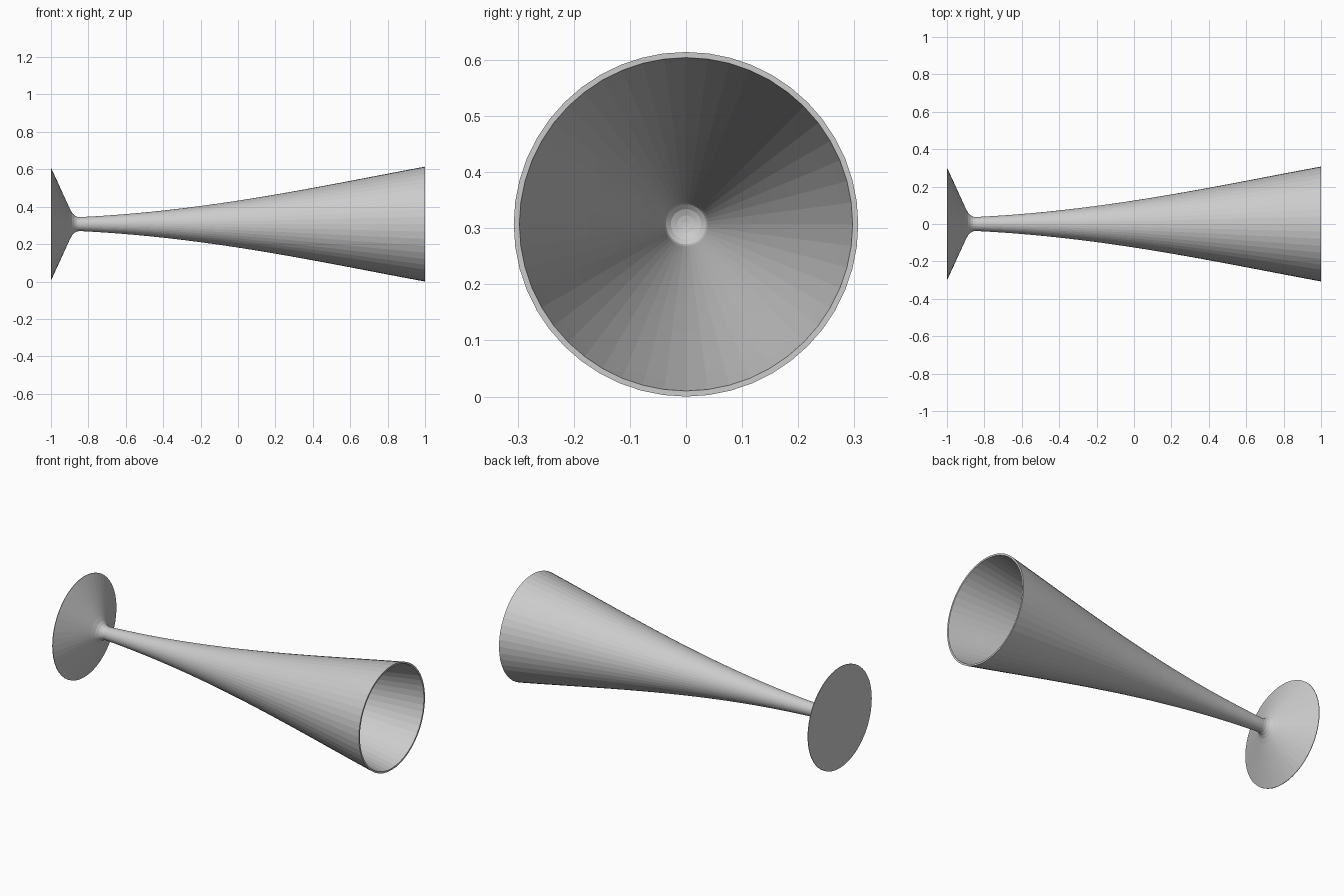
import bpy
import bmesh
from math import cos, sin, pi

SIDES = 48
AXIS_Z = 0.307

cube = bpy.data.objects.get("Cube")
if cube:
    bpy.data.objects.remove(cube)

grey = bpy.data.materials.new("light grey")
grey.use_nodes = True
grey.diffuse_color = (0.6, 0.6, 0.6, 1)
grey.node_tree.nodes["Principled BSDF"].inputs["Base Color"].default_value = (0.6, 0.6, 0.6, 1)


def bowl_radius(x):
    """Outer radius of the flaring bowl."""
    t = (x + 0.85) / 1.85
    return 0.037 + 0.09 * t + 0.235 * t * t - 0.055 * t ** 4


def lathe(name, profile):
    """Spin an (x, radius) profile about the x axis, capping both ends."""
    bm = bmesh.new()
    rings = []
    for x, r in profile:
        rings.append([bm.verts.new((x, r * cos(2 * pi * i / SIDES), AXIS_Z + r * sin(2 * pi * i / SIDES)))
                      for i in range(SIDES)])
    for a, b in zip(rings, rings[1:]):
        for i in range(SIDES):
            j = (i + 1) % SIDES
            bm.faces.new((a[i], a[j], b[j], b[i]))
    bm.faces.new(rings[0])
    bm.faces.new(rings[-1])
    bmesh.ops.recalc_face_normals(bm, faces=bm.faces)
    mesh = bpy.data.meshes.new(name)
    bm.to_mesh(mesh)
    bm.free()
    mesh.materials.append(grey)
    obj = bpy.data.objects.new(name, mesh)
    bpy.context.collection.objects.link(obj)
    return obj


# Foot and short neck
foot = [(-1, 0.296), (-0.997, 0.296), (-0.9, 0.084), (-0.887, 0.06),
        (-0.875, 0.047), (-0.86, 0.039)]

# Outer wall of the bowl, flaring to the rim
STEPS = 20
stations = [-0.845 + 1.845 * i / STEPS for i in range(STEPS + 1)]
outer = [(x, bowl_radius(x)) for x in stations]

# Inner wall back down to a rounded bottom
inner = [(x, bowl_radius(x) - 0.010) for x in reversed(stations) if x > -0.72]
end_x, end_r = inner[-1]
bottom = [(end_x - 0.6 * end_r * sin(a), end_r * cos(a)) for a in (0.4, 0.8, 1.15, 1.45)]

lathe("flute_glass", foot + outer + inner + bottom)
